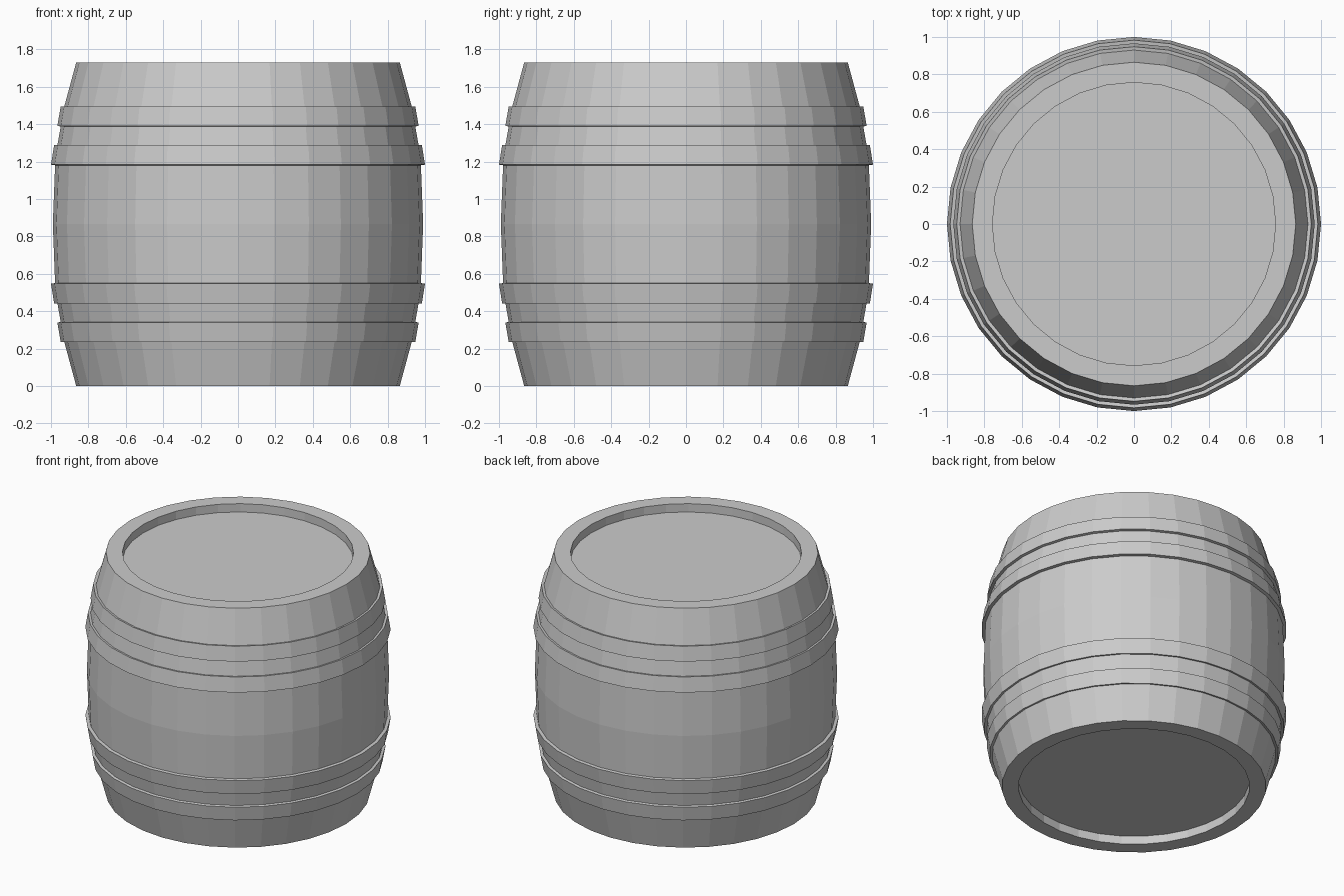
import bpy
import math

if "Cube" in bpy.data.objects:
    bpy.data.objects.remove(bpy.data.objects["Cube"])

SIDES = 32
HEIGHT = 1.73

grey = bpy.data.materials.new("plain_grey")
grey.diffuse_color = (0.6, 0.6, 0.6, 1.0)
grey.use_nodes = True
grey.node_tree.nodes["Principled BSDF"].inputs["Base Color"].default_value = grey.diffuse_color


def lathe(name, profile, capped=False):
    """Spin a bottom-to-top (radius, z) profile around z, with flat faces."""
    verts, faces = [], []
    for r, z in profile:
        for i in range(SIDES):
            a = 2 * math.pi * i / SIDES
            verts.append((r * math.cos(a), r * math.sin(a), z))
    for k in range(len(profile) - 1):
        for i in range(SIDES):
            j = (i + 1) % SIDES
            a, b = k * SIDES, (k + 1) * SIDES
            faces.append((a + i, a + j, b + j, b + i))
    if capped:
        last = (len(profile) - 1) * SIDES
        faces.append(tuple(reversed(range(SIDES))))
        faces.append(tuple(last + i for i in range(SIDES)))
    mesh = bpy.data.meshes.new(name)
    mesh.from_pydata(verts, [], faces)
    mesh.materials.append(grey)
    mesh.update()
    obj = bpy.data.objects.new(name, mesh)
    bpy.context.collection.objects.link(obj)
    return obj


def mirrored(profile):
    """Reflect a profile about mid height, keeping bottom-to-top order."""
    return [(r, HEIGHT - z) for r, z in reversed(profile)]


# Barrel body: recessed head, rim, and bulging staves
upper = [(0.978, 1.18), (0.966, 1.285), (0.948, 1.387), (0.93, 1.49),
         (0.865, HEIGHT), (0.757, HEIGHT), (0.757, HEIGHT - 0.06)]
lathe("barrel_body", mirrored(upper) + [(0.99, HEIGHT / 2)] + upper, capped=True)

# Hoops: bands standing slightly proud of the staves, mirrored top and bottom
hoops = {
    "inner_hoop": [(0.978, 1.18), (1.0, 1.183), (0.983, 1.288), (0.966, 1.285)],
    "outer_hoop": [(0.948, 1.387), (0.966, 1.391), (0.948, 1.494), (0.93, 1.49)],
}
for name, profile in hoops.items():
    lathe("upper_" + name, profile)
    lathe("lower_" + name, mirrored(profile))
